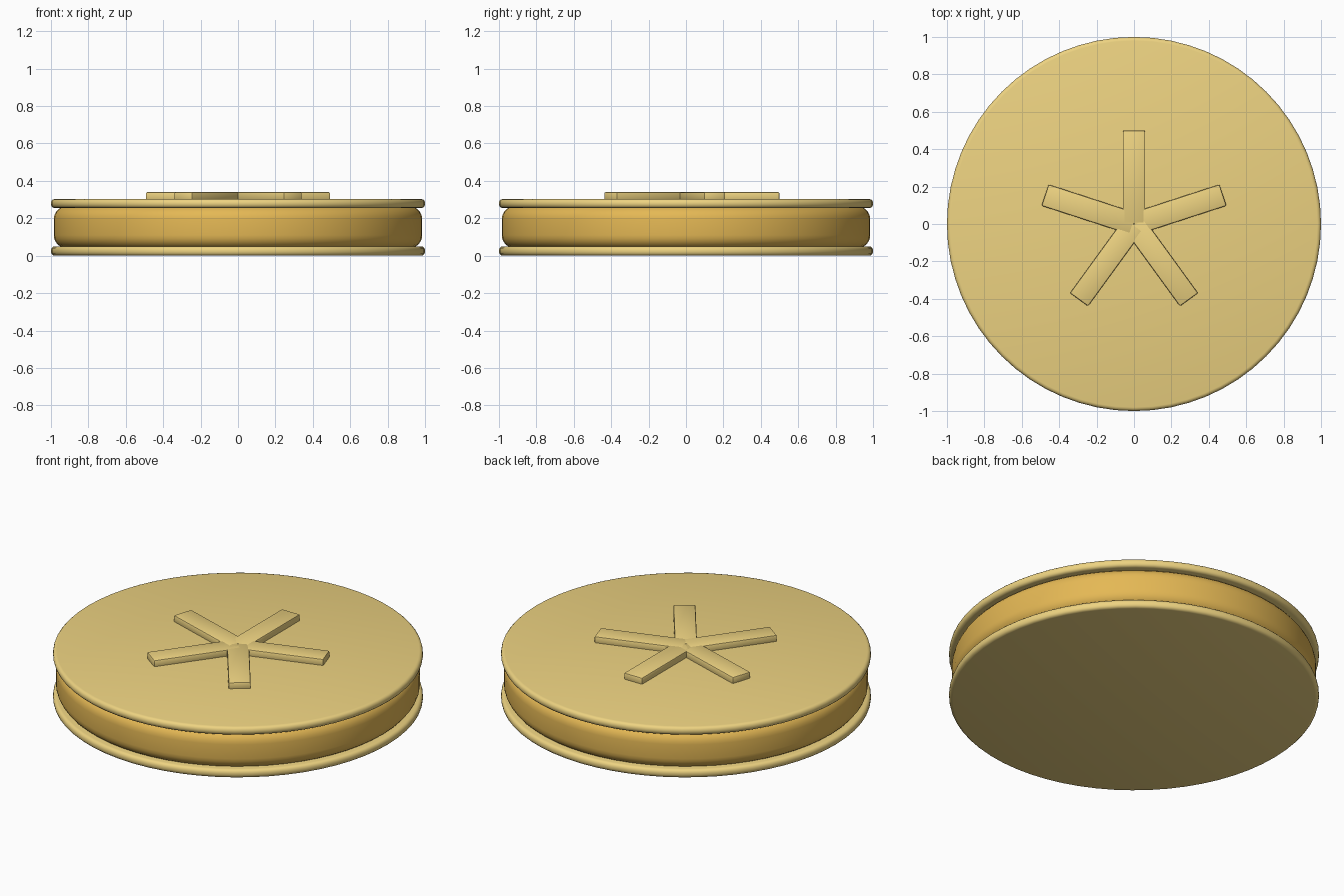
import bpy, math
from mathutils import Matrix

if "Cube" in bpy.data.objects:
    bpy.data.objects.remove(bpy.data.objects["Cube"])


def make_material(name, color):
    mat = bpy.data.materials.new(name)
    mat.diffuse_color = (*color, 1)
    mat.use_nodes = True
    mat.node_tree.nodes["Principled BSDF"].inputs["Base Color"].default_value = mat.diffuse_color
    return mat


gold = make_material("pale_gold", (0.85, 0.65, 0.22))
amber = make_material("amber", (0.78, 0.48, 0.09))


def finish(obj, name, mat, bevel, segments):
    obj.name = name
    obj.data.materials.append(mat)
    mod = obj.modifiers.new("rounded_edges", 'BEVEL')
    mod.width = bevel
    mod.segments = segments
    mod.limit_method = 'ANGLE'
    mod.angle_limit = math.radians(30)
    bpy.ops.object.modifier_apply(modifier=mod.name)
    bpy.ops.object.shade_smooth_by_angle(angle=math.radians(35))


def disc(name, radius, z0, z1, mat, bevel, segments):
    bpy.ops.mesh.primitive_cylinder_add(vertices=64, radius=radius, depth=z1 - z0,
                                        location=(0, 0, (z0 + z1) / 2))
    finish(bpy.context.object, name, mat, bevel, segments)


# Two rim plates with a rounded drum between them
disc("bottom_plate", 1.0, 0.0, 0.05, gold, 0.02, 3)
disc("drum", 0.985, 0.04, 0.265, amber, 0.07, 6)
disc("top_plate", 1.0, 0.255, 0.303, gold, 0.02, 3)

# Raised five-armed star, each arm a bar running out from the centre
arm_length, arm_width, z0, z1 = 0.5, 0.12, 0.295, 0.34
for i in range(5):
    bpy.ops.mesh.primitive_cube_add(size=1)
    arm = bpy.context.object
    size = Matrix.Diagonal((arm_length, arm_width, z1 - z0, 1))
    shift = Matrix.Translation((arm_length / 2, 0, (z0 + z1) / 2))
    turn = Matrix.Rotation(math.radians(90 + 72 * i), 4, 'Z')
    arm.data.transform(turn @ shift @ size)
    finish(arm, f"star_arm_{i + 1}", gold, 0.008, 2)
